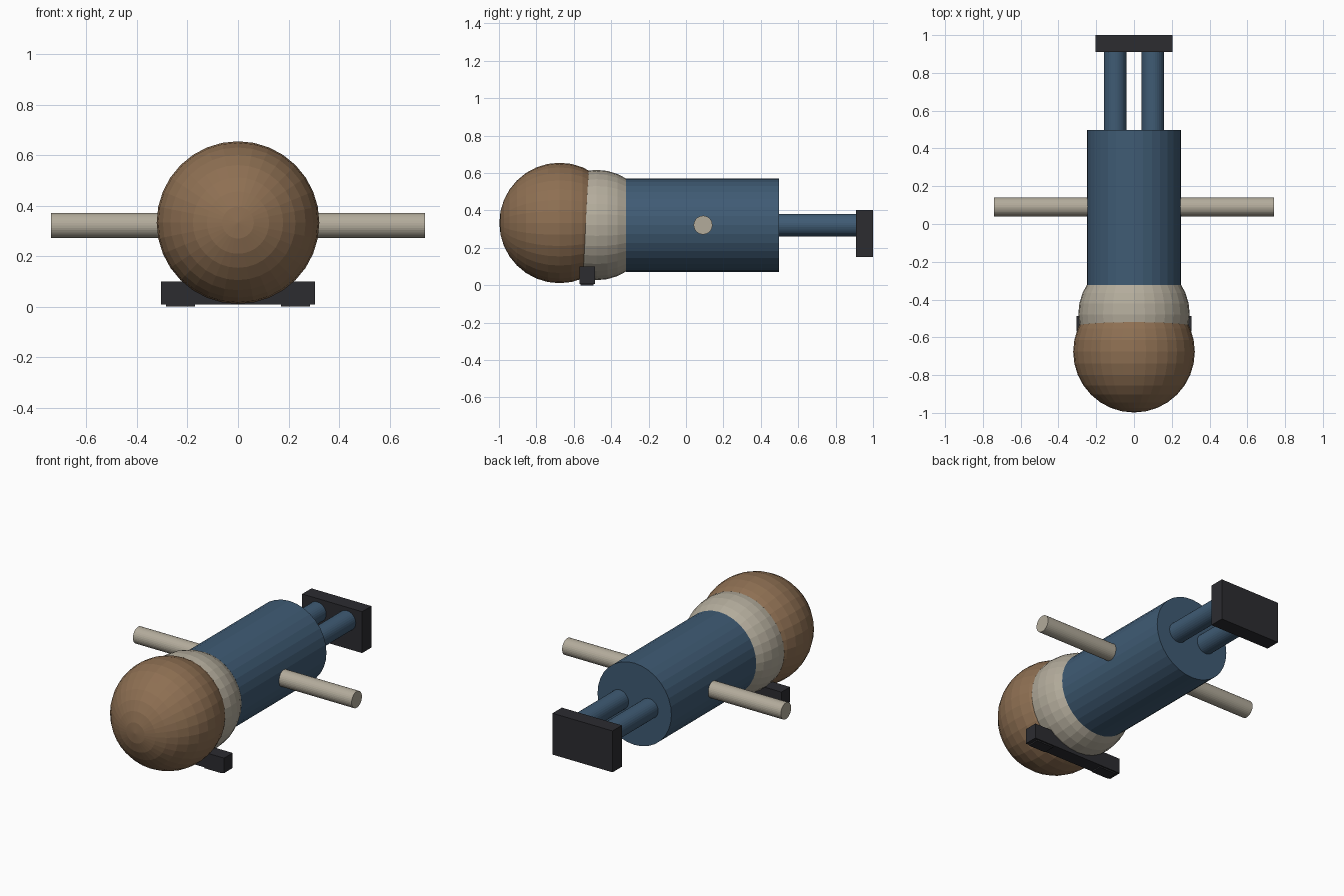
import bpy
from math import pi

if "Cube" in bpy.data.objects:
    bpy.data.objects.remove(bpy.data.objects["Cube"])

AXIS_Y = (pi / 2, 0, 0)
AXIS_X = (0, pi / 2, 0)
CZ = 0.322  # height of the body axis


def material(name, rgb):
    m = bpy.data.materials.new(name)
    m.diffuse_color = (*rgb, 1)
    m.use_nodes = True
    m.node_tree.nodes["Principled BSDF"].inputs["Base Color"].default_value = m.diffuse_color
    return m


HAIR = material("brown", (0.27, 0.16, 0.085))
SKIN = material("beige", (0.45, 0.41, 0.33))
CLOTH = material("blue", (0.05, 0.105, 0.175))
DARK = material("charcoal", (0.025, 0.025, 0.03))


def finish(name, mat):
    ob = bpy.context.object
    ob.name = name
    ob.data.materials.append(mat)
    return ob


def ball(name, mat, loc, r):
    bpy.ops.mesh.primitive_uv_sphere_add(segments=32, ring_count=16, radius=r,
                                         location=loc, rotation=AXIS_Y)
    return finish(name, mat)


def rod(name, mat, loc, r, length, rot):
    bpy.ops.mesh.primitive_cylinder_add(vertices=32, radius=r, depth=length,
                                        location=loc, rotation=rot)
    return finish(name, mat)


def box(name, mat, lo, hi):
    bpy.ops.mesh.primitive_cube_add(size=1, location=[(a + b) / 2 for a, b in zip(lo, hi)])
    bpy.context.object.scale = [b - a for a, b in zip(lo, hi)]
    return finish(name, mat)


# Head and hair, overlapping spheres
ball("hair", HAIR, (0, -0.676, 0.333), 0.322)
ball("head", SKIN, (0, -0.478, CZ), 0.295)

# Torso
rod("torso", CLOTH, (0, 0.088, CZ), 0.25, 0.82, AXIS_Y)

# Paired limbs and lenses
for side, s in (("left", -1), ("right", 1)):
    rod(side + "_arm", SKIN, (s * 0.48, 0.091, CZ), 0.05, 0.52, AXIS_X)
    rod(side + "_leg", CLOTH, (s * 0.10, 0.70, CZ), 0.06, 0.44, AXIS_Y)
    x0, x1 = sorted((s * 0.17, s * 0.285))
    box(side + "_lens", DARK, (x0, -0.565, 0.0), (x1, -0.495, 0.09))

# Glasses bar and shoes
box("glasses_bar", DARK, (-0.305, -0.57, 0.008), (0.305, -0.487, 0.1))
box("shoes", DARK, (-0.203, 0.91, 0.15), (0.203, 1.0, 0.403))
